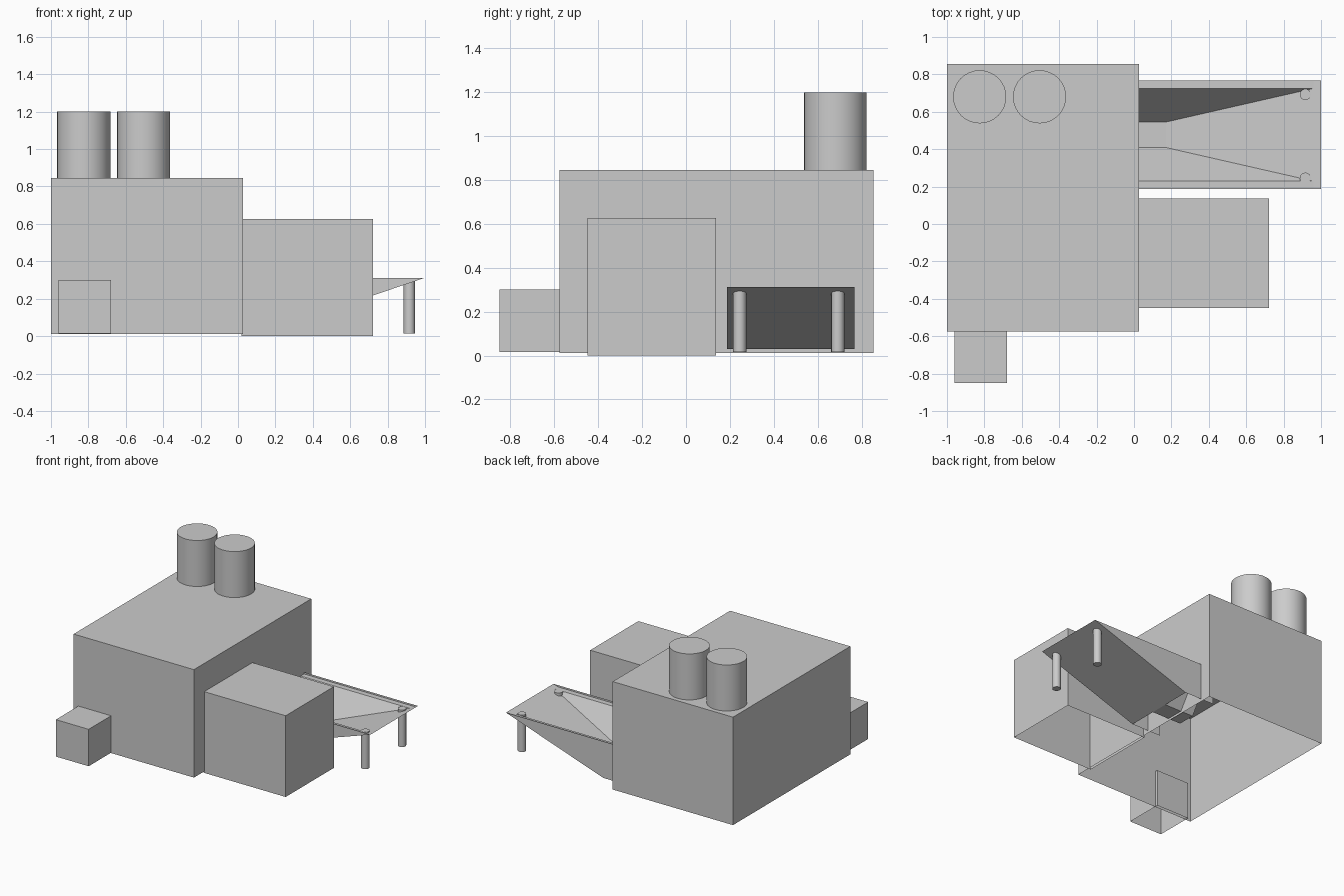
import bpy, bmesh

if "Cube" in bpy.data.objects:
    bpy.data.objects.remove(bpy.data.objects["Cube"])


def make(name, verts, faces):
    me = bpy.data.meshes.new(name)
    me.from_pydata(verts, [], faces)
    ob = bpy.data.objects.new(name, me)
    bpy.context.collection.objects.link(ob)
    return ob


def shell(name, x, y, z):
    """Box with an open underside."""
    v = [(a, b, c) for c in z for a, b in
         ((x[0], y[0]), (x[1], y[0]), (x[1], y[1]), (x[0], y[1]))]
    f = [(i, (i + 1) % 4, (i + 1) % 4 + 4, i + 4) for i in range(4)]
    return make(name, v, f + [(4, 5, 6, 7)])


def cylinder(name, x, y, r, z0, z1, sides):
    bpy.ops.mesh.primitive_cylinder_add(vertices=sides, radius=r, depth=z1 - z0,
                                        location=(x, y, (z0 + z1) / 2))
    ob = bpy.context.object
    ob.name = name
    bpy.ops.object.shade_smooth_by_angle()
    return ob


# Building volumes
shell("main_hall", (-1, 0.027), (-0.576, 0.855), (0.012, 0.845))
shell("side_block", (0.02, 0.722), (-0.45, 0.137), (0, 0.627))
shell("small_annex", (-0.96, -0.68), (-0.85, -0.555), (0.015, 0.3))

# Chimneys
for i, x in enumerate((-0.825, -0.505)):
    cylinder(f"chimney_{i + 1}", x, 0.68, 0.142, 0.84, 1.2, 32)

# Hopper legs
for i, y in enumerate((0.245, 0.692)):
    cylinder(f"hopper_leg_{i + 1}", 0.916, y, 0.03, 0.015, 0.3, 16)

# Hopper: sloping floor, outer cheeks, recessed rim and slanted inner walls
mid, end, knee, tip = 0.477, -0.08, 0.17, 1.0
top, low, rim = 0.312, 0.03, 0.299
make("hopper_floor",
     [(tip, mid - 0.29, top), (tip, mid + 0.29, top),
      (knee, mid + 0.29, low), (knee, mid - 0.29, low),
      (knee, mid + 0.068, low), (knee, mid - 0.068, low),
      (end, mid - 0.068, low), (end, mid + 0.068, low)],
     [(0, 1, 2, 4, 5, 3), (5, 4, 7, 6)])
for side, s in (("front", -1), ("back", 1)):
    outer, inner, foot = (mid + s * d for d in (0.29, 0.248, 0.068))
    make(f"hopper_{side}_cheek",
         [(tip, outer, top), (knee, outer, low), (end, outer, low), (end, outer, top)],
         [(0, 1, 2, 3)])
    make(f"hopper_{side}_liner",
         [(end, outer, rim), (0.96, outer, rim), (0.96, inner, rim), (end, inner, rim),
          (knee, foot, low), (end, foot, low)],
         [(0, 1, 2, 3), (3, 2, 4, 5)])
